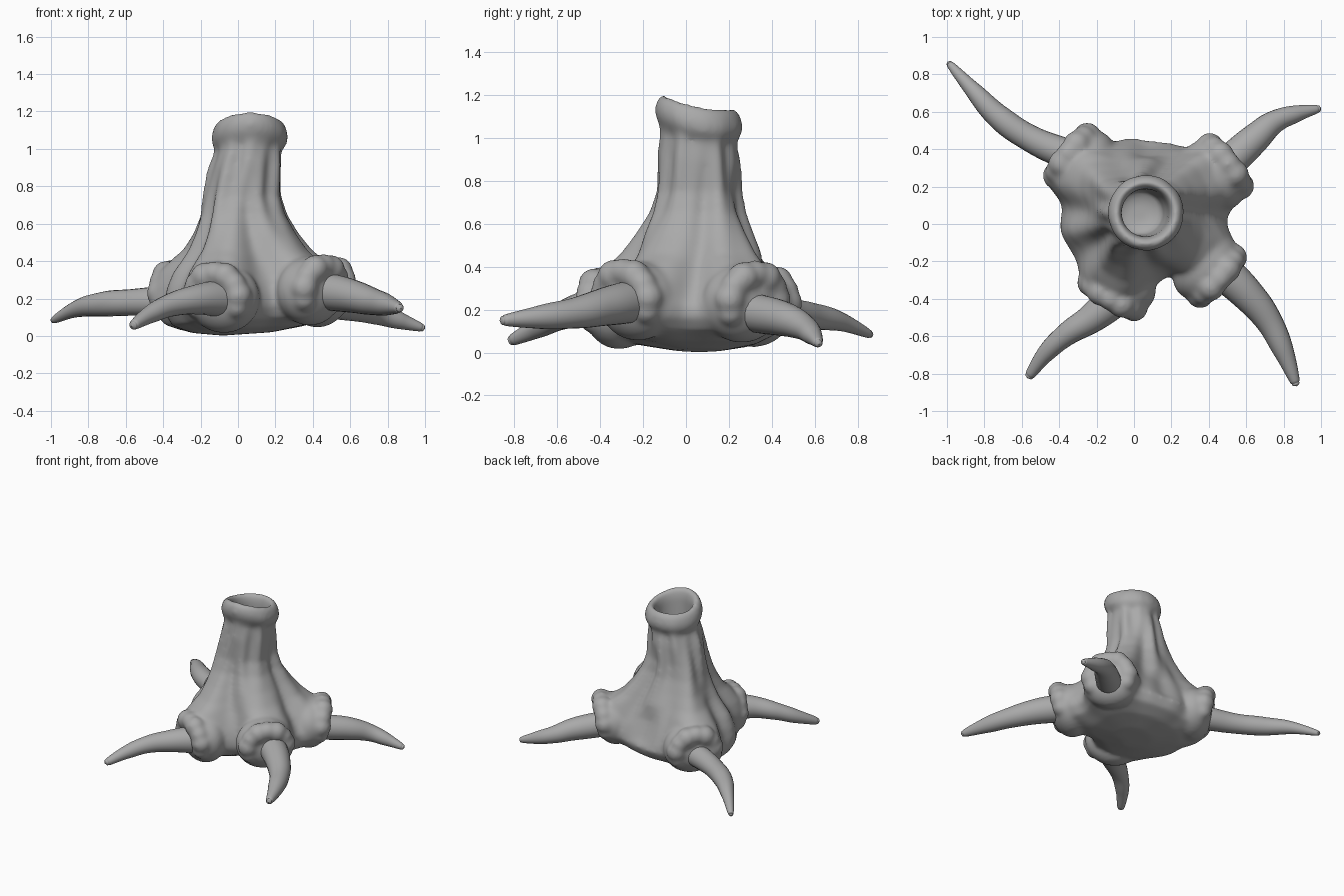
import bpy, bmesh, math
from mathutils import Vector, Matrix

cube = bpy.data.objects.get("Cube")
if cube:
    bpy.data.objects.remove(cube, do_unlink=True)

grey = bpy.data.materials.new("stone_grey")
grey.use_nodes = True
COLOUR = (0.4, 0.4, 0.4, 1)
grey.diffuse_color = COLOUR
grey.node_tree.nodes["Principled BSDF"].inputs["Base Color"].default_value = COLOUR

# Each tusk: socket centre, socket heading in degrees, path of (x, y, z, radius)
TUSKS = {
    "back_right": ((-0.34, 0.37, 0.22), 142,
                   [(-0.33, 0.36, 0.19, 0.085), (-0.55, 0.455, 0.18, 0.072), (-0.72, 0.57, 0.17, 0.066),
                    (-0.86, 0.715, 0.145, 0.045), (-0.985, 0.855, 0.085, 0.018)]),
    "back_left": ((0.495, 0.315, 0.24), 38,
                  [(0.52, 0.34, 0.18, 0.09), (0.65, 0.46, 0.155, 0.08), (0.75, 0.545, 0.12, 0.062),
                   (0.87, 0.59, 0.08, 0.045), (0.98, 0.615, 0.045, 0.022)]),
    "front_left": ((0.45, -0.285, 0.25), -42,
                   [(0.46, -0.24, 0.24, 0.1), (0.6, -0.37, 0.215, 0.09), (0.715, -0.51, 0.185, 0.073),
                    (0.8, -0.68, 0.165, 0.055), (0.862, -0.845, 0.15, 0.025)]),
    "front_right": ((-0.12, -0.39, 0.21), -120,
                    [(-0.08, -0.38, 0.2, 0.1), (-0.22, -0.5, 0.195, 0.08), (-0.36, -0.59, 0.165, 0.062),
                     (-0.47, -0.69, 0.115, 0.048), (-0.555, -0.805, 0.06, 0.027)]),
}
AXIS = Vector((0.05, 0.06))
LOBES = [math.atan2(c[1] - AXIS.y, c[0] - AXIS.x) for c, _, _ in TUSKS.values()]

# Hollows pressed between the lobes: heading in degrees, spread, height, reach, depth
HOLLOWS = [(298, 0.3, 0.2, 0.25, 0.055), (88, 0.35, 0.29, 0.12, 0.05), (0, 0.3, 0.34, 0.12, 0.025)]

# Trunk profile: height, core radius, lobe bulge, fold strength
PROFILE = [(0.0, 0.12, 0, 0), (0.025, 0.27, 0.03, 0), (0.07, 0.365, 0.07, 0.2), (0.14, 0.4, 0.1, 0.5),
           (0.2, 0.398, 0.12, 0.8), (0.27, 0.38, 0.13, 0.8), (0.34, 0.35, 0.13, 1), (0.41, 0.31, 0.11, 1),
           (0.46, 0.285, 0.08, 1), (0.55, 0.245, 0.055, 1), (0.65, 0.205, 0.035, 1), (0.75, 0.187, 0.018, 1),
           (0.9, 0.187, 0, 0.9), (1.0, 0.174, 0, 0.6), (1.03, 0.185, 0, 0.1), (1.06, 0.2, 0, 0.1),
           (1.1, 0.204, 0, 0.1), (1.145, 0.19, 0, 0), (1.168, 0.163, 0, 0), (1.15, 0.14, 0, 0),
           (1.1, 0.128, 0, 0), (0.95, 0.125, 0, 0), (0.8, 0.12, 0, 0), (0.77, 0.06, 0, 0)]


def bump(value, centre, width, power=2):
    return math.exp(-abs((value - centre) / width) ** power)


def around(a, heading, width, power=2):
    return bump((a - heading + math.pi) % math.tau, math.pi, width, power)


def trunk_point(a, z, core, bulge, fold):
    folds = 0.012 * math.sin(7 * a + 4 * z + 1) + 0.008 * math.sin(12 * a - 5 * z)
    r = core + fold * folds + bulge * sum(around(a, b, 0.42, 4) for b in LOBES)
    for heading, spread, height, reach, depth in HOLLOWS:
        r -= depth * around(a, math.radians(heading), spread) * bump(z, height, reach, 4)
    foot = bump(z, 0.2, 0.25, 4)
    waist = bump(z, 0.72, 0.22)
    x = AXIS.x + r * math.cos(a) * (1 + 0.12 * foot + 0.06 * waist) - 0.03 * waist
    y = AXIS.y + r * math.sin(a)
    mouth = min(max((z - 0.75) / 0.3, 0), 1)
    base = max(1 - z / 0.35, 0)
    lift = base * (0.07 * (x + 0.1) + 0.12 * (y - AXIS.y) ** 2)
    droop = mouth * (0.2 * (y - AXIS.y) + 0.7 * (x - AXIS.x) ** 2)
    return x + 0.015 * mouth, y, z + lift - droop


def finish(obj):
    obj.data.materials.append(grey)
    bpy.ops.object.select_all(action="DESELECT")
    obj.select_set(True)
    bpy.context.view_layer.objects.active = obj
    bpy.ops.object.shade_smooth()


# Hollow trunk lofted from rings
bm = bmesh.new()
SIDES = 96
rings = [[bm.verts.new(trunk_point(math.tau * i / SIDES, *row)) for i in range(SIDES)] for row in PROFILE]
for low, high in zip(rings, rings[1:]):
    for i in range(SIDES):
        j = (i + 1) % SIDES
        bm.faces.new((low[i], low[j], high[j], high[i]))
bm.faces.new(rings[0][::-1])
bm.faces.new(rings[-1])

# Rounded shoulder and knuckled hood around each socket
for centre, heading, _ in TUSKS.values():
    h = math.radians(heading)
    side = Vector((-math.sin(h), math.cos(h), 0))
    out = Vector((math.cos(h), math.sin(h), 0))
    shoulder = (Matrix.Translation(Vector(centre) - 0.09 * out - Vector((0, 0, 0.01)))
                @ Matrix.Rotation(h, 4, "Z") @ Matrix.Diagonal((0.15, 0.205, 0.185, 1)))
    bmesh.ops.create_icosphere(bm, subdivisions=4, radius=1, matrix=shoulder)
    for k in range(9):
        a = math.radians(-25 + 230 * k / 8)
        p = Vector(centre) + side * 0.135 * math.cos(a) + Vector((0, 0, 0.125 * math.sin(a)))
        p += out * (0.02 * math.sin(a) - 0.01)
        size = 0.066 + 0.008 * (k % 2)
        bmesh.ops.create_icosphere(bm, subdivisions=3, radius=size, matrix=Matrix.Translation(p))

mesh = bpy.data.meshes.new("trunk")
bm.to_mesh(mesh)
bm.free()
trunk = bpy.data.objects.new("trunk", mesh)
bpy.context.collection.objects.link(trunk)
finish(trunk)
remesh = trunk.modifiers.new("Fuse", "REMESH")
remesh.mode = "VOXEL"
remesh.voxel_size = 0.013
remesh.use_smooth_shade = True
soften = trunk.modifiers.new("Soften", "SMOOTH")
soften.factor = 0.5
soften.iterations = 16

# Curved tapering tusks with rounded tips
for name, (_, _, path) in TUSKS.items():
    curve = bpy.data.curves.new(name + "_tusk", "CURVE")
    curve.dimensions = "3D"
    curve.bevel_depth = 1
    curve.bevel_resolution = 8
    curve.resolution_u = 10
    curve.use_fill_caps = True
    spline = curve.splines.new("BEZIER")
    spline.radius_interpolation = "CARDINAL"
    end, before = Vector(path[-1][:3]), Vector(path[-2][:3])
    step = (end - before).normalized()
    r = path[-1][3]
    points = path + [(*(end + step * r * 0.6), r * 0.75), (*(end + step * r * 0.95), r * 0.1)]
    spline.bezier_points.add(len(points) - 1)
    for bp, (x, y, z, radius) in zip(spline.bezier_points, points):
        bp.co = (x, y, z)
        bp.radius = radius
        bp.handle_left_type = bp.handle_right_type = "AUTO"
    tusk = bpy.data.objects.new(name + "_tusk", curve)
    bpy.context.collection.objects.link(tusk)
    finish(tusk)
